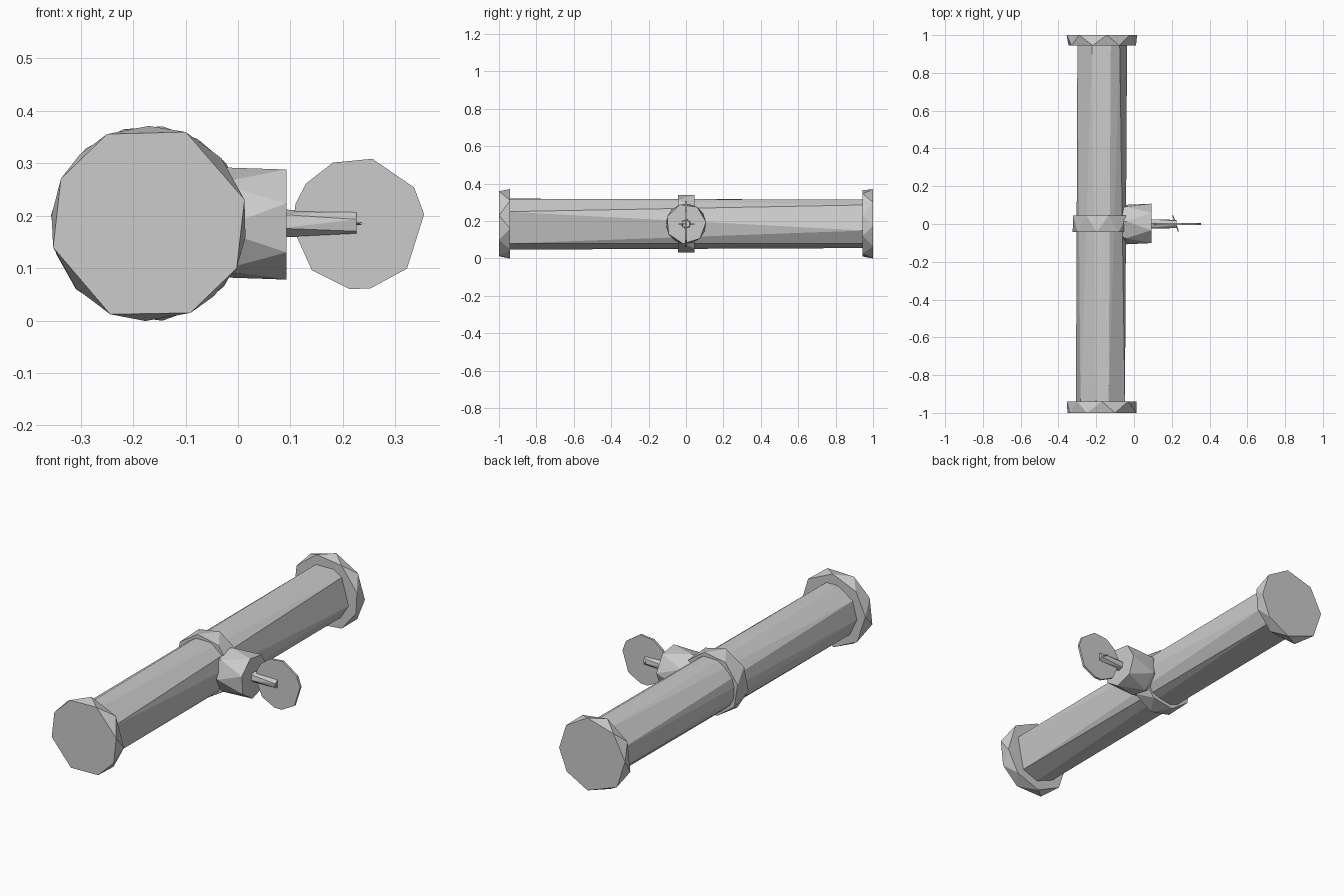
import bpy, bmesh
from math import sin, cos, radians
from mathutils import Vector

cube = bpy.data.objects.get("Cube")
if cube:
    bpy.data.objects.remove(cube, do_unlink=True)

grey = bpy.data.materials.new("plain grey")
grey.use_nodes = True
COLOUR = (0.6, 0.6, 0.6, 1)
grey.diffuse_color = COLOUR
grey.node_tree.nodes["Principled BSDF"].inputs["Base Color"].default_value = COLOUR

PIPE_X, MID_Z = -0.17, 0.185


def ring_y(y, r, angles, x=PIPE_X, z=MID_Z):
    """Ring of points around an axis parallel to y."""
    return [Vector((x + r * cos(radians(a)), y, z + r * sin(radians(a)))) for a in angles]


def ring_x(x, r, angles, y=0.0, z=MID_Z):
    """Ring of points around an axis parallel to x."""
    return [Vector((x, y + r * cos(radians(a)), z + r * sin(radians(a)))) for a in angles]


def even(n, start=0.0):
    return [start + 360 * i / n for i in range(n)]


def loft(name, *rings):
    """Capped solid whose neighbouring rings are joined by triangles."""
    bm = bmesh.new()
    loops = [[bm.verts.new(p) for p in ring] for ring in rings]
    n = len(rings[0])
    for a, b in zip(loops, loops[1:]):
        for i in range(n):
            j = (i + 1) % n
            bm.faces.new((a[i], a[j], b[i]))
            bm.faces.new((a[j], b[j], b[i]))
    bm.faces.new(loops[0])
    bm.faces.new(loops[-1])
    bmesh.ops.recalc_face_normals(bm, faces=bm.faces)
    mesh = bpy.data.meshes.new(name)
    bm.to_mesh(mesh)
    bm.free()
    mesh.materials.append(grey)
    obj = bpy.data.objects.new(name, mesh)
    bpy.context.collection.objects.link(obj)
    return obj


# Long faceted pipe, slightly twisted from end to end
loft("main_pipe",
     ring_y(-0.96, 0.138, [28, 75, 103, 145, 185, 225, 270, 310]),
     ring_y(0.96, 0.138, [47, 70, 112, 160, 205, 250, 310, 345]))

# End flanges
loft("front_flange",
     ring_y(-1.0, 0.188, [14, 68, 115, 153, 194, 247, 295, 333]),
     ring_y(-0.94, 0.186, [42, 90, 135, 175, 222, 268, 312, 352]))
loft("back_flange",
     ring_y(0.945, 0.186, [14, 60, 105, 150, 198, 250, 300, 340]),
     ring_y(1.0, 0.187, [38, 82, 130, 175, 222, 278, 320, 357]))

# Middle collar
loft("middle_collar",
     ring_y(-0.042, 0.157, even(8, 10)),
     ring_y(0.045, 0.157, even(8, 32)))

# Side branch, narrower where it meets the pipe
loft("valve_body",
     ring_x(-0.12, 0.085, even(7, -20)),
     ring_x(-0.04, 0.108, even(7, -20)),
     ring_x(0.092, 0.108, even(7, 5)))

# Valve stem with a small tip
loft("valve_stem",
     ring_x(0.08, 0.027, even(6, 20)),
     ring_x(0.226, 0.023, even(6, 40)))
loft("stem_tip",
     ring_x(0.22, 0.005, even(4)),
     ring_x(0.25, 0.002, even(4)))

# Thin handwheel plate
WHEEL = [8, 33, 78, 113, 143, 163, 184, 225, 262, 280, 317]
loft("handwheel",
     ring_y(-0.006, 0.126, WHEEL, x=0.23),
     ring_y(0.006, 0.126, WHEEL, x=0.23))

# Slim cross pin through the wheel
loft("cross_pin",
     ring_y(-0.04, 0.003, even(4), x=0.235),
     ring_y(0.045, 0.003, even(4), x=0.205))
